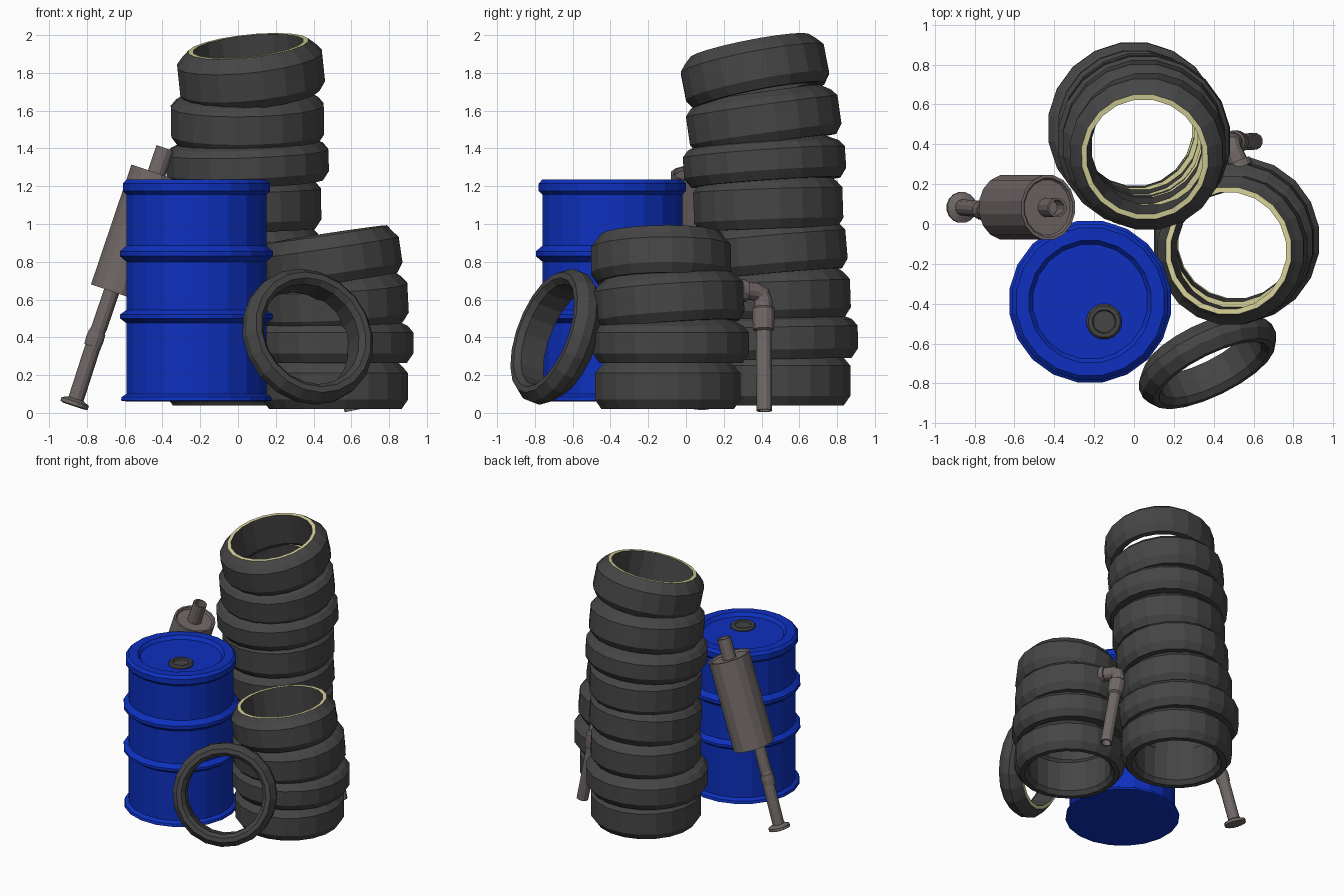
import bpy, bmesh, math
from mathutils import Vector, Matrix, Euler

if "Cube" in bpy.data.objects:
    bpy.data.objects.remove(bpy.data.objects["Cube"], do_unlink=True)


def material(name, r, g, b):
    m = bpy.data.materials.new(name)
    m.use_nodes = True
    m.diffuse_color = (r, g, b, 1)
    bsdf = m.node_tree.nodes["Principled BSDF"]
    bsdf.inputs["Base Color"].default_value = (r, g, b, 1)
    bsdf.inputs["Roughness"].default_value = 0.8
    return m


RUBBER = material("dark_rubber", 0.06, 0.06, 0.06)
BEIGE = material("beige_rim", 0.68, 0.65, 0.32)
BLUE = material("barrel_blue", 0.004, 0.03, 0.52)
METAL = material("dull_metal", 0.165, 0.138, 0.135)


def finish(bm, name, mats, matrix=None):
    bmesh.ops.recalc_face_normals(bm, faces=bm.faces)
    mesh = bpy.data.meshes.new(name)
    bm.to_mesh(mesh)
    bm.free()
    for m in mats:
        mesh.materials.append(m)
    obj = bpy.data.objects.new(name, mesh)
    bpy.context.collection.objects.link(obj)
    if matrix:
        obj.matrix_world = matrix
    return obj


def skin(bm, rings, closed):
    """Join rings of vertices with quads; cap the ends unless closed."""
    n = len(rings[0])
    last = len(rings) if closed else len(rings) - 1
    for i in range(last):
        a, b = rings[i], rings[(i + 1) % len(rings)]
        for k in range(n):
            j = (k + 1) % n
            face = bm.faces.new((a[k], a[j], b[j], b[k]))
            face.material_index = 0
            yield i, face
    if not closed:
        bm.faces.new(rings[0])
        bm.faces.new(rings[-1])


def lathe(name, profile, mats, matrix, sides=20, closed=False, accent=None, squash=1):
    """Revolve (radius, height) points; segment number 'accent' takes the second material."""
    bm = bmesh.new()
    angles = [2 * math.pi * (k + 0.5) / sides for k in range(sides)]
    rings = [[bm.verts.new((r * squash * math.cos(a), r * math.sin(a), z)) for a in angles]
             for r, z in profile]
    for i, face in skin(bm, rings, closed):
        if i == accent:
            face.material_index = 1
    return finish(bm, name, mats, matrix)


def sweep(name, path, radius, mat, sides=12):
    """Round pipe along a bent path."""
    bm = bmesh.new()
    pts = [Vector(p) for p in path]
    rings = []
    for i, p in enumerate(pts):
        t = (pts[min(i + 1, len(pts) - 1)] - pts[max(i - 1, 0)]).normalized()
        side = t.cross(Vector((0.9, 0.1, 0.05))).normalized()
        up = side.cross(t)
        rings.append([bm.verts.new(p + radius * (side * math.cos(a) + up * math.sin(a)))
                      for a in (2 * math.pi * k / sides for k in range(sides))])
    for _ in skin(bm, rings, False):
        pass
    return finish(bm, name, [mat])


def along(start, direction):
    """Matrix that puts local z on a direction."""
    q = Vector((0, 0, 1)).rotation_difference(Vector(direction))
    return Matrix.Translation(start) @ q.to_matrix().to_4x4()


def tilted(loc, tx, ty):
    return Matrix.Translation(loc) @ Euler((math.radians(tx), math.radians(ty), 0)).to_matrix().to_4x4()


def tyre(name, matrix, radius, height, hole=0.295):
    h = height / 2
    lip = hole + 0.027
    profile = [(hole, h), (lip, h), (radius - 0.03, h - 0.035), (radius, h - 0.07),
               (radius, -h + 0.05), (radius - 0.035, -h), (hole + 0.025, -h), (hole, -h + 0.03)]
    return lathe(name, profile, [RUBBER, BEIGE], matrix, closed=True, accent=0)


# Tall stack: x, y, z, tilt x, tilt y, radius, height
tall = [
    (0.01, 0.48, 0.18, 0, 0, 0.395, 0.28),
    (0.0, 0.48, 0.405, 1, 0, 0.435, 0.24),
    (0.01, 0.48, 0.63, 2, 0, 0.395, 0.27),
    (0.03, 0.455, 0.87, 5, -1, 0.4, 0.27),
    (0.045, 0.435, 1.11, 2, -1, 0.4, 0.28),
    (0.05, 0.415, 1.335, 4, -2, 0.435, 0.23),
    (0.05, 0.41, 1.56, 8, -1, 0.41, 0.27),
    (0.068, 0.363, 1.81, 11, -6, 0.39, 0.27),
]
# Short stack
short = [
    (0.515, -0.097, 0.15, 0, 0, 0.39, 0.26),
    (0.514, -0.08, 0.38, 0, 0, 0.42, 0.23),
    (0.505, -0.09, 0.6, 4, -3, 0.4, 0.27),
    (0.493, -0.132, 0.82, 1, -8.5, 0.375, 0.255),
]
for label, stack in (("tall", tall), ("short", short)):
    for i, (x, y, z, tx, ty, r, h) in enumerate(stack):
        tyre(f"{label}_stack_tyre_{i + 1}", tilted((x, y, z), tx, ty), r, h)

# Tyre leaning against the short stack
tyre("leaning_tyre", along((0.365, -0.68, 0.4), (-0.42, 0.85, -0.32)), 0.372, 0.17, 0.28)

# Barrel
lathe("barrel", [
    (0.37, 0.06), (0.405, 0.065), (0.4, 0.085), (0.375, 0.1),
    (0.375, 0.475), (0.41, 0.5), (0.41, 0.52), (0.375, 0.545),
    (0.375, 0.8), (0.41, 0.83), (0.41, 0.855), (0.375, 0.885),
    (0.375, 1.155), (0.395, 1.175), (0.395, 1.215), (0.375, 1.235),
    (0.31, 1.235), (0.29, 1.21)], [BLUE], Matrix.Translation((-0.22, -0.39, 0)))
lathe("barrel_cap", [(0.09, 0), (0.09, 0.01), (0.08, 0.022), (0.06, 0.022), (0.055, 0.01)],
      [RUBBER], Matrix.Translation((-0.15, -0.49, 1.208)), sides=16)

# Exhaust: silencer body, end pipe, bent tail and flange
axis = Vector((0.32, 0, 0.947))
base = Vector((-0.645, 0.083, 0.635))
length = 0.67
lathe("silencer_body", [(0.14, 0.012), (0.15, 0), (0.165, 0), (0.165, length),
                        (0.15, length), (0.14, length - 0.015)],
      [METAL], along(base, axis), sides=16, squash=0.87)
lathe("silencer_end_pipe", [(0.05, 0), (0.05, 0.16), (0.038, 0.16), (0.038, 0.05)],
      [METAL], along(base + axis * (length - 0.02), axis), sides=12)
sweep("tail_pipe", [(-0.66, 0.06, 0.67), (-0.735, 0.065, 0.45), (-0.755, 0.068, 0.41),
                    (-0.76, 0.07, 0.37), (-0.775, 0.075, 0.33), (-0.865, 0.083, 0.05)], 0.042, METAL)
lathe("tail_elbow_collar", [(0.047, -0.04), (0.05, 0), (0.047, 0.04)], [METAL],
      along((-0.758, 0.069, 0.39), axis), sides=12)
lathe("tail_flange", [(0.06, -0.015), (0.078, -0.01), (0.078, 0.01), (0.045, 0.025)], [METAL],
      along((-0.865, 0.083, 0.05), axis), sides=16)

# Drain pipe behind the stacks: open tube, collar, elbow and end ring
foot = Vector((0.605, 0.415, 0.012))
top = Vector((0.5, 0.41, 0.55))
rise = top - foot
reach = rise.length
lathe("drain_pipe", [(0.032, 0.3), (0.032, 0), (0.043, 0), (0.043, reach - 0.12), (0.057, reach - 0.11),
                     (0.06, reach - 0.06), (0.06, reach), (0.05, reach + 0.01)],
      [METAL], along(foot, rise), sides=12)
sweep("drain_elbow", [top - rise * 0.05, (0.49, 0.41, 0.59), (0.486, 0.4, 0.625),
                      (0.495, 0.37, 0.642), (0.535, 0.29, 0.65)], 0.048, METAL)
lathe("drain_end_ring", [(0.035, 0), (0.06, 0), (0.06, 0.035), (0.045, 0.035), (0.04, 0.01)],
      [METAL], along((0.525, 0.315, 0.645), (0.4, -0.9, 0.08)), sides=12)
